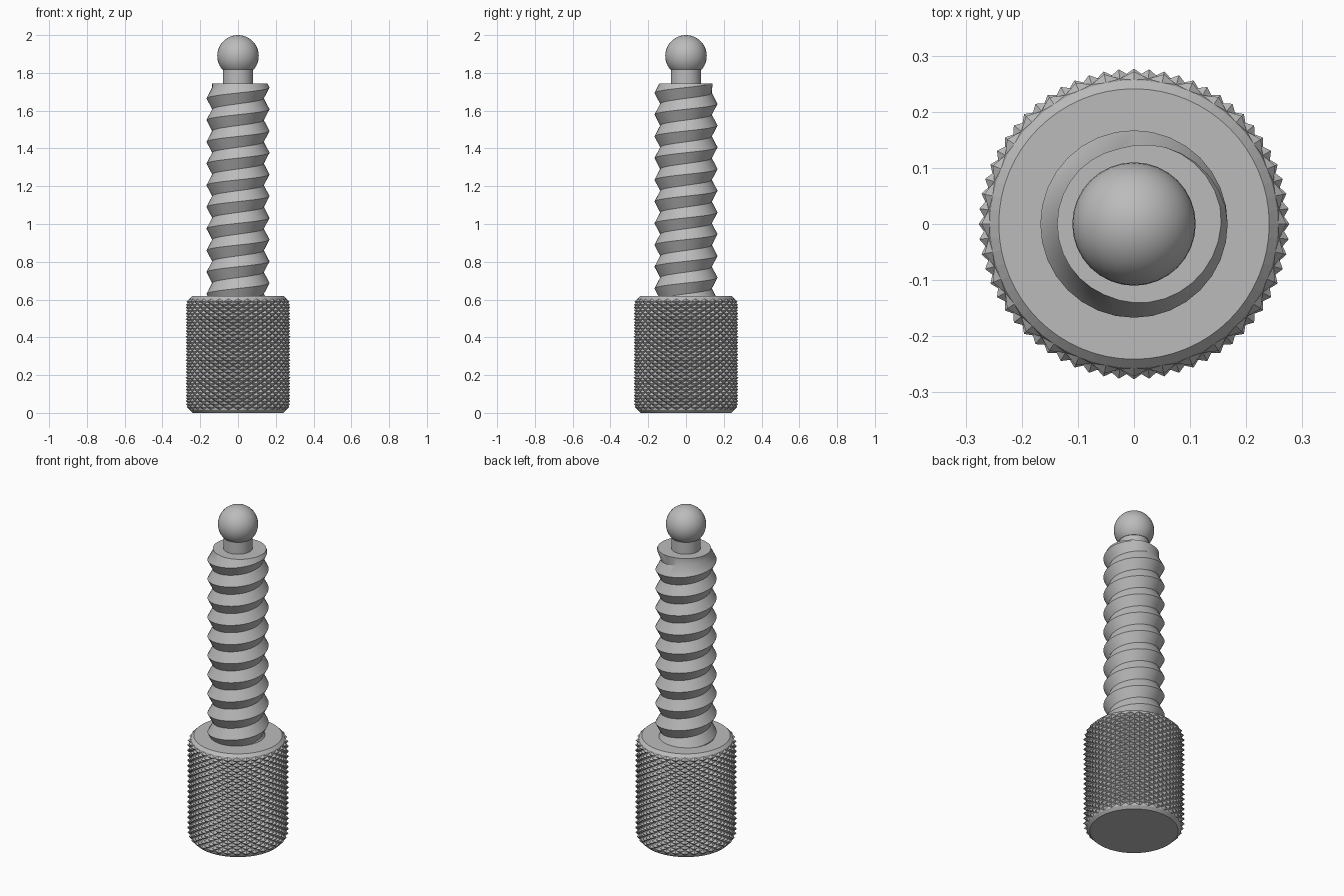
import bpy, bmesh
from math import cos, sin, tau, radians

if "Cube" in bpy.data.objects:
    bpy.data.objects.remove(bpy.data.objects["Cube"], do_unlink=True)

# Single metal colour
steel = bpy.data.materials.new("grey_steel")
steel.use_nodes = True
steel.diffuse_color = (0.5, 0.5, 0.5, 1)
steel.node_tree.nodes["Principled BSDF"].inputs["Base Color"].default_value = (0.5, 0.5, 0.5, 1)


def finish(bm, name, smooth):
    bmesh.ops.recalc_face_normals(bm, faces=bm.faces)
    mesh = bpy.data.meshes.new(name)
    bm.to_mesh(mesh)
    bm.free()
    mesh.materials.append(steel)
    obj = bpy.data.objects.new(name, mesh)
    bpy.context.collection.objects.link(obj)
    if smooth:
        bpy.ops.object.select_all(action='DESELECT')
        obj.select_set(True)
        bpy.context.view_layer.objects.active = obj
        bpy.ops.object.shade_smooth_by_angle(angle=radians(30))
    return obj


def polar(bm, r, a, z):
    return bm.verts.new((r * cos(a), r * sin(a), z))


# Knurled handle: staggered pyramids, trimmed by a chamfer at both ends
def knurled_handle(height=0.62, cols=64, rows=40, peak=0.277, valley=0.26, end=0.241):
    bm = bmesh.new()
    grid = []
    for j in range(rows + 1):
        z = height * j / rows
        limit = end + min(z, height - z)
        grid.append([polar(bm, min(limit, valley if (i + j) % 2 else peak), tau * i / cols, z)
                     for i in range(cols)])
    for j in range(rows):
        for i in range(cols):
            k = (i + 1) % cols
            a, b, c, d = grid[j][i], grid[j][k], grid[j + 1][k], grid[j + 1][i]
            tris = ((a, b, c), (a, c, d)) if (i + j) % 2 else ((a, b, d), (b, c, d))
            for t in tris:
                bm.faces.new(t)
    bm.faces.new(grid[0][::-1])
    bm.faces.new(grid[-1])
    finish(bm, "knurled_handle", False)


# Threaded shaft: one helical ridge, cut flat at both ends
def threaded_shaft(bottom=0.6, top=1.745, pitch=0.115, crest=0.167, root=0.137, seg=32):
    bm = bmesh.new()
    turns = int((top - bottom) / pitch) + 5
    start = 1.665 - pitch * (turns - 2.5)
    ridge, groove = [], []
    for i in range(turns * seg):
        a, z = tau * i / seg, start + pitch * i / seg
        ridge.append(polar(bm, max(root, min(crest, 0.147 + top - z)), a, z))
        groove.append(polar(bm, root, a, z + pitch / 2))
    for i in range(turns * seg - 1):
        bm.faces.new((ridge[i], ridge[i + 1], groove[i + 1], groove[i]))
        if i + seg + 1 < turns * seg:
            bm.faces.new((groove[i], groove[i + 1], ridge[i + seg + 1], ridge[i + seg]))
    for z, up in ((top, 1), (bottom, -1)):
        cut = bmesh.ops.bisect_plane(bm, geom=bm.verts[:] + bm.edges[:] + bm.faces[:], dist=1e-6,
                                     plane_co=(0, 0, z), plane_no=(0, 0, up), clear_outer=True)
        edges = [e for e in cut["geom_cut"] if isinstance(e, bmesh.types.BMEdge)]
        bmesh.ops.edgeloop_fill(bm, edges=edges)
    finish(bm, "threaded_shaft", True)


knurled_handle()
threaded_shaft()

# Neck between the shaft and the ball
bm = bmesh.new()
bmesh.ops.create_cone(bm, cap_ends=True, segments=32, radius1=0.08, radius2=0.08, depth=0.11)
bmesh.ops.translate(bm, verts=bm.verts, vec=(0, 0, 1.785))
finish(bm, "neck", True)

# Ball tip with a flat underside where it meets the neck
bm = bmesh.new()
bmesh.ops.create_uvsphere(bm, u_segments=32, v_segments=20, radius=0.11)
bmesh.ops.translate(bm, verts=bm.verts, vec=(0, 0, 1.89))
cut = bmesh.ops.bisect_plane(bm, geom=bm.verts[:] + bm.edges[:] + bm.faces[:], dist=1e-6,
                             plane_co=(0, 0, 1.817), plane_no=(0, 0, -1), clear_outer=True)
bmesh.ops.edgeloop_fill(bm, edges=[e for e in cut["geom_cut"] if isinstance(e, bmesh.types.BMEdge)])
finish(bm, "ball_tip", True)
